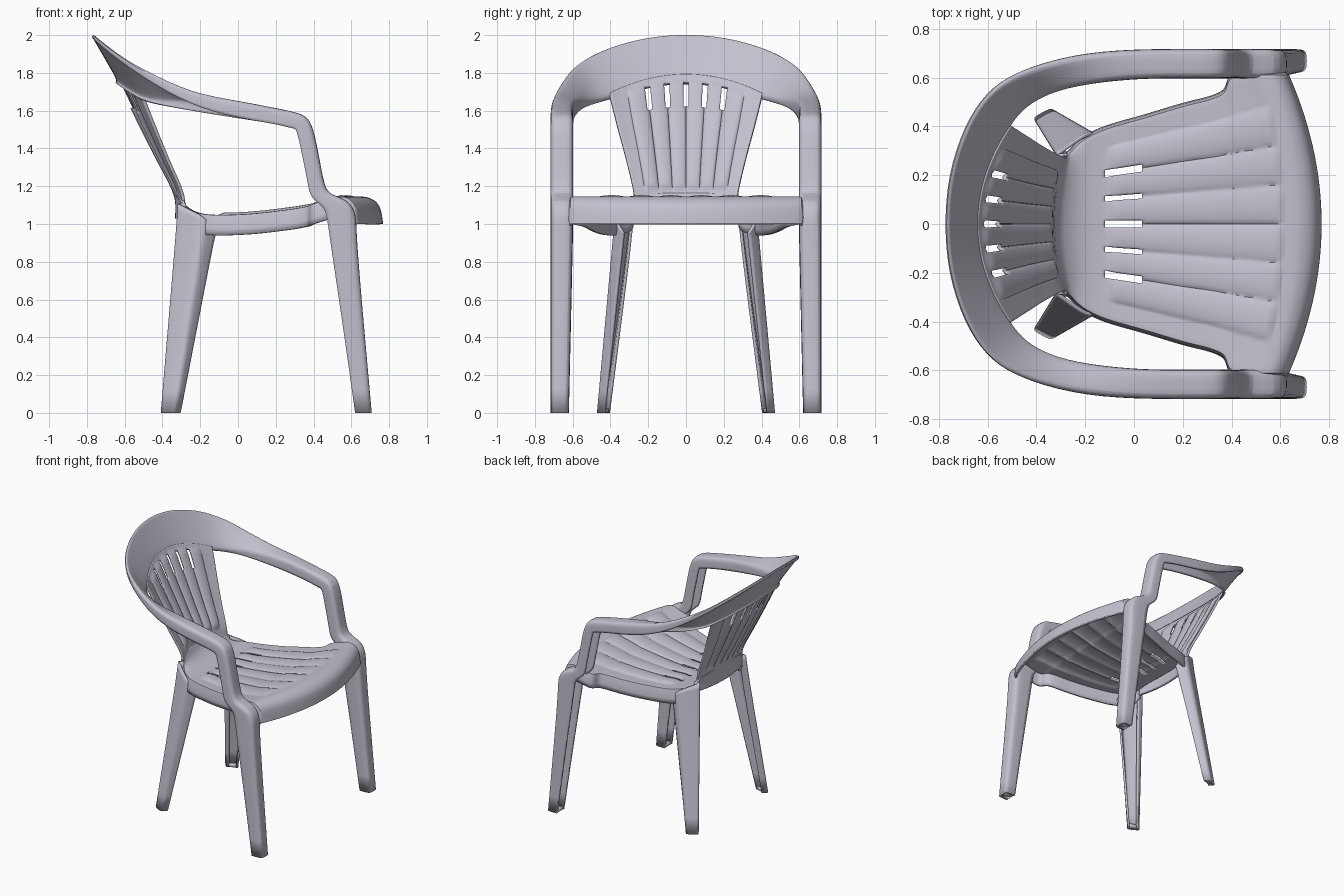
import bpy, bmesh, math
from mathutils import Vector

if "Cube" in bpy.data.objects:
    bpy.data.objects.remove(bpy.data.objects["Cube"])

mat = bpy.data.materials.new("pale grey plastic")
mat.diffuse_color = (0.55, 0.53, 0.62, 1)
mat.use_nodes = True
mat.node_tree.nodes["Principled BSDF"].inputs["Base Color"].default_value = mat.diffuse_color


def catmull(pts, t):
    """Smooth value at t (0..1) along a list of equal-length tuples."""
    n = len(pts) - 1
    i = min(int(t * n), n - 1)
    f = t * n - i
    a, b, c, d = (pts[min(max(k, 0), n)] for k in (i - 1, i, i + 1, i + 2))
    return [q + 0.5 * f * (r - p + f * (2*p - 5*q + 4*r - s + f * (3*(q - r) + s - p)))
            for p, q, r, s in zip(a, b, c, d)]


def make(name, verts, faces, thick, mirror=False, subsurf=0):
    me = bpy.data.meshes.new(name)
    me.from_pydata(verts, [], faces)
    me.materials.append(mat)
    ob = bpy.data.objects.new(name, me)
    bpy.context.collection.objects.link(ob)
    bm = bmesh.new()
    bm.from_mesh(me)
    bmesh.ops.delete(bm, geom=[v for v in bm.verts if not v.link_faces], context='VERTS')
    bm.to_mesh(me)
    bm.free()
    if mirror:
        m = ob.modifiers.new("mirror", 'MIRROR')
        m.use_axis = (False, True, False)
    if subsurf:
        m = ob.modifiers.new("smooth", 'SUBSURF')
        m.levels = m.render_levels = subsurf
        m.boundary_smooth = 'PRESERVE_CORNERS'
    m = ob.modifiers.new("thickness", 'SOLIDIFY')
    m.thickness = thick
    m.offset = 0
    bpy.ops.object.select_all(action='DESELECT')
    bpy.context.view_layer.objects.active = ob
    ob.select_set(True)
    bpy.ops.object.shade_smooth_by_angle(angle=math.radians(40))
    return ob


def sheet(name, us, vs, point, hole, thick):
    """Grid surface with faces left out where hole(u, v) is true."""
    verts = [point(u, v) for v in vs for u in us]
    n = len(us)
    faces = []
    for j in range(len(vs) - 1):
        for i in range(n - 1):
            if not hole((us[i] + us[i+1]) / 2, (vs[j] + vs[j+1]) / 2):
                k = j * n + i
                faces.append((k, k + 1, k + 1 + n, k + n))
    return make(name, verts, faces, thick)


def channel(name, stations):
    """Open U-section strip: each station is outer edge, inner edge, two lip vectors."""
    verts = []
    for o, i, lo, li in stations:
        o, i, lo, li = map(Vector, (o, i, lo, li))
        verts += [o + lo, o + lo * 0.2, o.lerp(i, 0.1), o.lerp(i, 0.5),
                  o.lerp(i, 0.9), i + li * 0.2, i + li]
    faces = [(j*7 + k, j*7 + k + 1, j*7 + k + 8, j*7 + k + 7)
             for j in range(len(stations) - 1) for k in range(6)]
    make(name, verts, faces, 0.016, True, 2)
    # closed sole at the bottom of the leg
    foot = [(v.x, v.y, 0.012) for v in verts[-7:]]
    make(name + "_foot", foot, [tuple(range(7))], 0.02, True)


def near_slot(u, pitch):
    return any(abs(u - k * pitch) < 0.032 for k in range(-2, 3))


def ridge(u, pitch, count):
    return math.sqrt(abs(math.sin(math.pi * u / pitch))) if abs(u) < count * pitch else 0


def ramp(x, a, b, w):
    return max(0, min(1, (x - a) / w, (b - x) / w))


# Seat: profile of x, half width, height; side skirts hang from the rim
SEAT = [(-0.335, 0.275, 1.16), (-0.295, 0.28, 1.10), (-0.22, 0.33, 1.055), (-0.12, 0.38, 1.04),
        (0.05, 0.43, 1.045), (0.2, 0.475, 1.06), (0.38, 0.525, 1.085), (0.44, 0.59, 1.10),
        (0.54, 0.605, 1.12), (0.62, 0.605, 1.135), (0.69, 0.605, 1.13),
        (0.74, 0.605, 1.09), (0.76, 0.605, 1.0)]


def seat_point(u, v):
    x, w, z = catmull(SEAT, v)
    c = max(-1, min(1, u))
    drop = (abs(u) - abs(c)) / 0.06
    y = c * (w + 0.012 * math.sqrt(drop))
    fan = y / (0.415 + 0.29 * x)
    z += 0.016 * ridge(fan, 0.27, 3) * ramp(x, -0.11, 0.62, 0.04)
    z -= 0.01 * (1 - c * c) * ramp(x, -0.2, 0.6, 0.2)
    if x < -0.2:
        z -= 0.04 * c ** 4 * (-0.2 - x) / 0.135
    z = max(z - 0.1 * drop, 1.0 if x > 0.5 else 0)
    if x > 0.3:
        x -= 0.36 * y * y * (x - 0.3) / 0.46
    elif x < -0.2:
        x += 0.04 * c * c * (-0.2 - x) / 0.135
    return x, y, z


def seat_hole(u, v):
    return -0.12 < catmull(SEAT, v)[0] < 0.03 and near_slot(u, 0.27)


sheet("seat", [i * 0.02 for i in range(-53, 54)], [j / 120 for j in range(121)],
      seat_point, seat_hole, 0.018)

# Backrest: rows of centre x, edge x, half width, centre z, edge z
BACK = [(-0.325, -0.285, 0.275, 1.03, 1.03), (-0.335, -0.295, 0.275, 1.16, 1.16),
        (-0.44, -0.37, 0.315, 1.37, 1.34), (-0.54, -0.44, 0.36, 1.57, 1.51),
        (-0.645, -0.51, 0.405, 1.79, 1.69)]


def back_point(u, v):
    xc, xe, w, zc, ze = catmull(BACK, v)
    d = 0.015 * ridge(u, 0.26, 3) * ramp(v, 0.27, 0.96, 0.05)
    return xc + (xe - xc) * u * u + d, u * w, zc + (ze - zc) * u * u + d * 0.4


sheet("backrest", [i * 0.02 for i in range(-50, 51)], [j / 60 for j in range(61)],
      back_point, lambda u, v: 0.80 < v < 0.94 and near_slot(u, 0.26), 0.016)

# Top rail, arm, post and front leg as one continuous channel (mirrored)
rail = [((-0.775, 0, 2.008), (-0.64, 0, 1.77), (0.01, 0, -0.02), (-0.01, 0, -0.02)),
        ((-0.76, 0.2, 1.993), (-0.615, 0.2, 1.75), (0.01, 0, -0.02), (-0.01, 0, -0.02)),
        ((-0.695, 0.4, 1.943), (-0.52, 0.39, 1.685), (0.01, 0, -0.03), (-0.01, 0.01, -0.02)),
        ((-0.61, 0.53, 1.88), (-0.46, 0.47, 1.665), (0.01, 0, -0.03), (-0.01, 0.01, -0.02)),
        ((-0.5, 0.615, 1.82), (-0.38, 0.525, 1.655), (0.01, 0, -0.05), (0, 0.01, -0.03)),
        ((-0.25, 0.69, 1.695), (-0.25, 0.575, 1.66), (0, 0, -0.07), (0, 0, -0.06))]
run = [(0, 1.645, 0, -0.085), (0.2, 1.605, 0, -0.075), (0.33, 1.58, -0.04, -0.075),
       (0.38, 1.545, -0.07, -0.04), (0.41, 1.42, -0.08, -0.01), (0.445, 1.22, -0.075, 0),
       (0.47, 1.15, -0.09, -0.01), (0.58, 1.125, -0.13, -0.03), (0.62, 1.05, -0.15, 0),
       (0.617, 0.95, -0.135, 0), (0.655, 0.5, -0.105, 0), (0.70, 0.0, -0.08, 0)]
for x, z, lx, lz in run:
    inner = 0.605 + 0.023 * max(0, 1 - z)
    rail.append(((x, 0.709, z), (x, inner, z), (lx, 0, lz), (lx, 0, lz)))
channel("arm_and_front_leg", rail)

# Rear legs: channel facing outward, open toward the inside
top = [(-0.18, 0.38, 1.04), (-0.325, 0.28, 1.11), (0.06, -0.05, -0.09), (0.05, 0, 0)]
knee = [(-0.19, 0.39, 0.95), (-0.337, 0.295, 0.95), (0.065, -0.06, 0), (0.06, -0.005, 0)]
end = [(-0.335, 0.47, 0), (-0.41, 0.43, 0), (0.025, -0.04, 0), (0.04, -0.02, 0)]
mid = [tuple((p + q) / 2 for p, q in zip(a, b)) for a, b in zip(knee, end)]
channel("rear_leg", [top, knee, mid, end])
